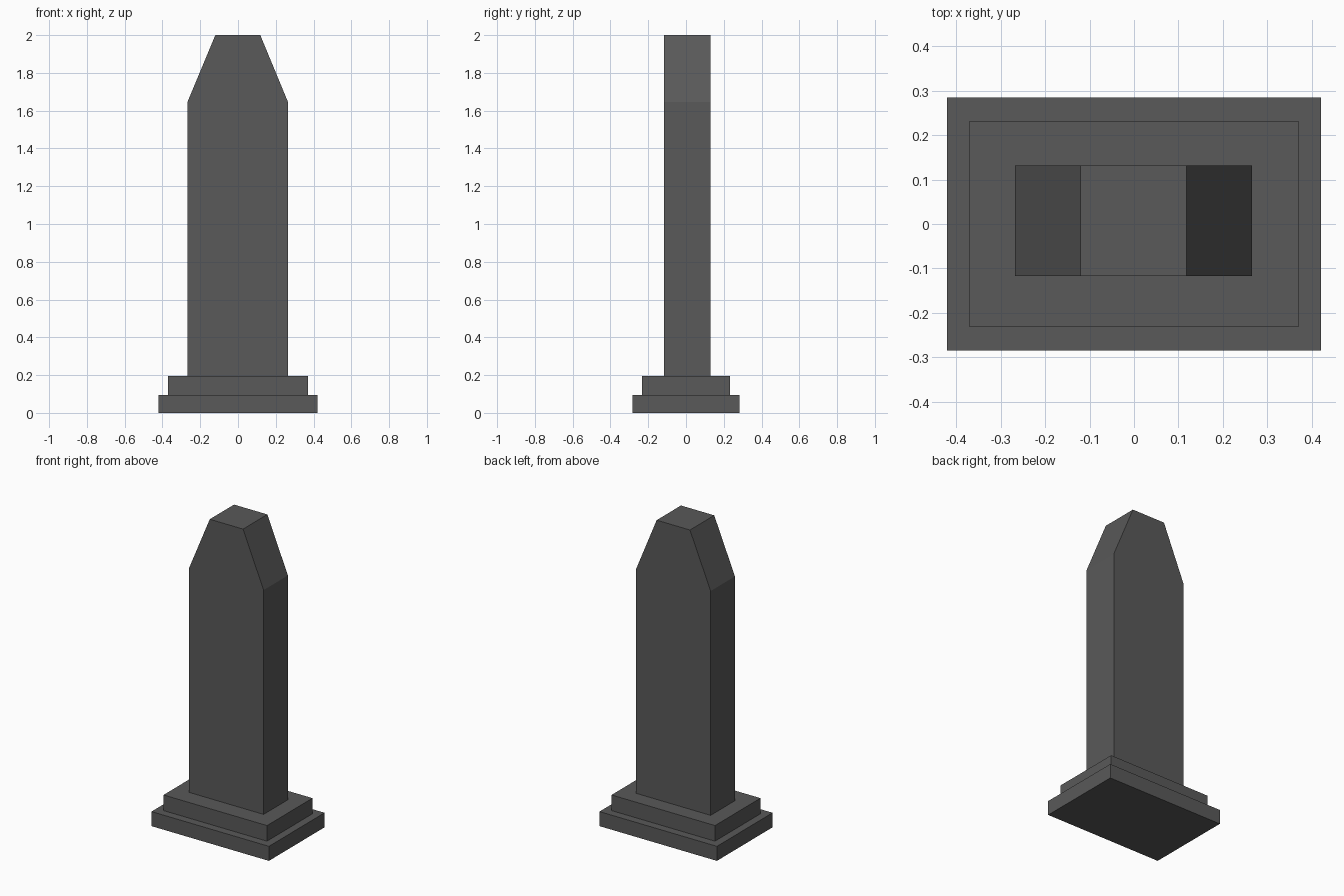
import bpy
import bmesh

cube = bpy.data.objects.get("Cube")
if cube:
    bpy.data.objects.remove(cube, do_unlink=True)

# Dark stone colour
stone = bpy.data.materials.new("dark_grey_stone")
stone.use_nodes = True
colour = (0.1, 0.1, 0.1, 1)
stone.diffuse_color = colour
stone.node_tree.nodes["Principled BSDF"].inputs["Base Color"].default_value = colour


def extrude_profile(name, profile, front, back):
    """Extrude an x-z outline from front to back along y."""
    bm = bmesh.new()
    face = bm.faces.new([bm.verts.new((x, front, z)) for x, z in profile])
    result = bmesh.ops.extrude_face_region(bm, geom=[face], use_keep_orig=True)
    moved = [v for v in result["geom"] if isinstance(v, bmesh.types.BMVert)]
    bmesh.ops.translate(bm, verts=moved, vec=(0, back - front, 0))
    bmesh.ops.recalc_face_normals(bm, faces=bm.faces)
    mesh = bpy.data.meshes.new(name)
    bm.to_mesh(mesh)
    bm.free()
    mesh.materials.append(stone)
    obj = bpy.data.objects.new(name, mesh)
    bpy.context.collection.objects.link(obj)
    return obj


def block(name, half_x, half_y, low, high):
    outline = [(-half_x, low), (half_x, low), (half_x, high), (-half_x, high)]
    return extrude_profile(name, outline, -half_y, half_y)


# Stepped plinth
block("lower_step", 0.42, 0.284, 0, 0.094)
block("upper_step", 0.37, 0.232, 0.094, 0.195)

# Upright slab with sloping shoulders and a flat top
slab_outline = [(-0.268, 0.195), (0.265, 0.195), (0.265, 1.645),
                (0.118, 2.0), (-0.12, 2.0), (-0.268, 1.645)]
extrude_profile("upright_slab", slab_outline, -0.117, 0.131)
